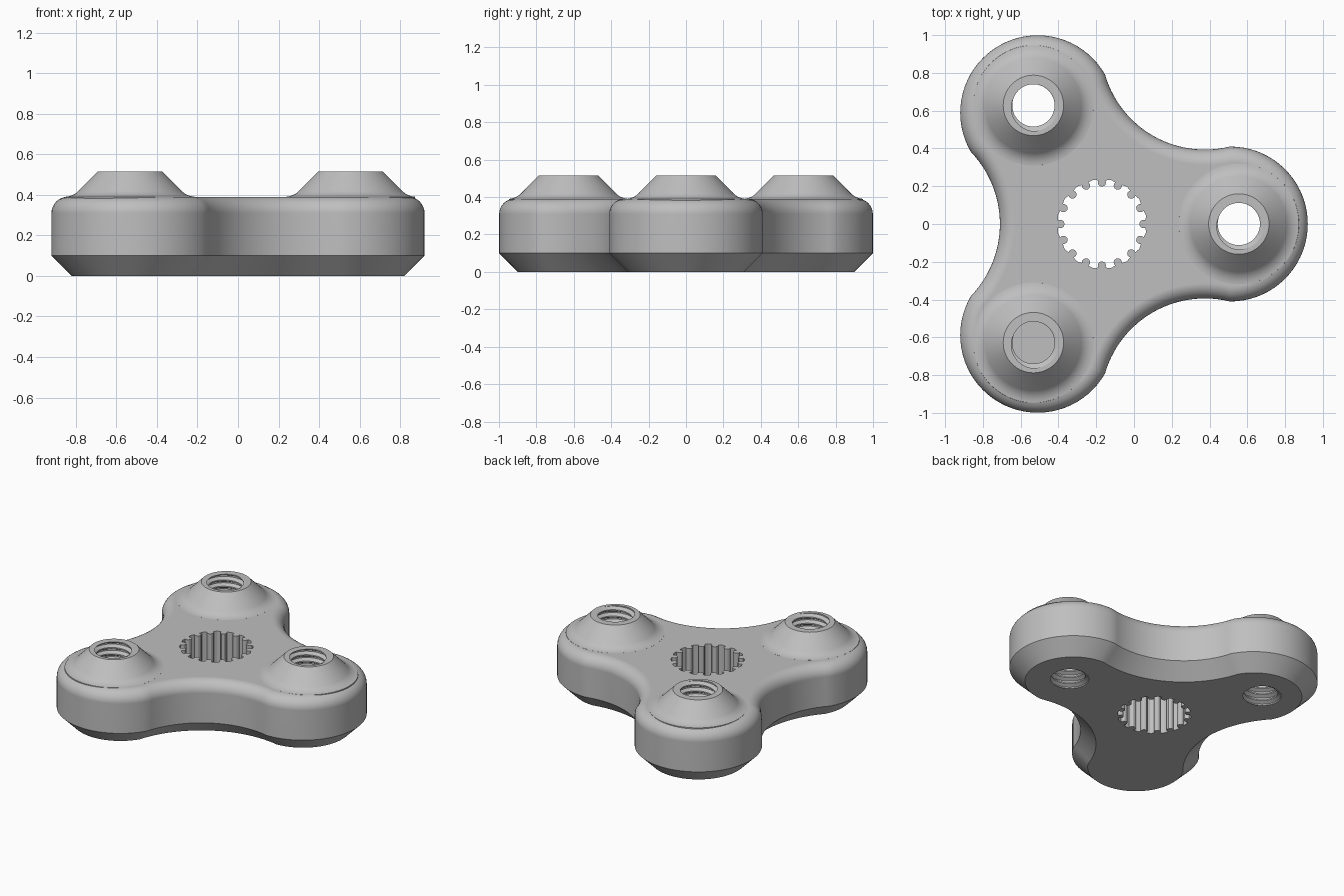
import bpy
import bmesh
from math import sin, cos, pi, sqrt, atan2, radians
from mathutils import Vector, Matrix

if "Cube" in bpy.data.objects:
    bpy.data.objects.remove(bpy.data.objects["Cube"], do_unlink=True)

CENTRE = Vector((-0.17, 0, 0))
LOBE_DIST, LOBE_R = 0.68, 0.41
NOTCH_DIST, NOTCH_R = 1.09, 0.55
BOSS_DIST = 0.725
TOP, BOSS_TOP = 0.39, 0.515

grey = bpy.data.materials.new("light grey")
grey.use_nodes = True
grey.diffuse_color = (0.52, 0.52, 0.52, 1)
grey.node_tree.nodes["Principled BSDF"].inputs["Base Color"].default_value = (0.52, 0.52, 0.52, 1)


def loft(name, rings, location):
    """Closed solid through a stack of rings with equal point counts."""
    bm = bmesh.new()
    rows = [[bm.verts.new(p) for p in ring] for ring in rings]
    n = len(rows[0])
    for a, b in zip(rows, rows[1:]):
        for i in range(n):
            j = (i + 1) % n
            bm.faces.new((a[i], a[j], b[j], b[i]))
    bm.faces.new(rows[0][::-1])
    bm.faces.new(rows[-1])
    return finish(name, bm, location)


def finish(name, bm, location):
    bmesh.ops.recalc_face_normals(bm, faces=bm.faces)
    mesh = bpy.data.meshes.new(name)
    bm.to_mesh(mesh)
    bm.free()
    mesh.materials.append(grey)
    obj = bpy.data.objects.new(name, mesh)
    obj.location = location
    bpy.context.collection.objects.link(obj)
    return obj


def circle(radius, z, n=64):
    return [(radius * cos(2 * pi * i / n), radius * sin(2 * pi * i / n), z) for i in range(n)]


def arc(centre, radius, start, end, n):
    return [centre + radius * Vector((cos(start + (end - start) * i / n),
                                      sin(start + (end - start) * i / n))) for i in range(n)]


def outline(inset, z):
    """Three round lobes joined by three concave arcs."""
    r, big = LOBE_R - inset, NOTCH_R + inset
    lobe = Vector((LOBE_DIST, 0))
    notch = NOTCH_DIST * Vector((cos(pi / 3), sin(pi / 3)))
    gap = notch - lobe
    d = gap.length
    u = gap / d
    a = (r * r - big * big + d * d) / (2 * d)
    kink = lobe + a * u + sqrt(r * r - a * a) * Vector((u.y, -u.x))
    phi = atan2(kink.y, kink.x - lobe.x)
    start = atan2(kink.y - notch.y, kink.x - notch.x) % (2 * pi)
    end = 2 * (pi + pi / 3) - start
    third = arc(lobe, r, -phi, phi, 36) + arc(notch, big, start, end, 28)
    points = []
    for k in range(3):
        turn = Matrix.Rotation(k * 2 * pi / 3, 2)
        points += [(*(turn @ p), z) for p in third]
    return points


def spline_ring(z, teeth=16):
    """Hole outline with rounded ribs pointing inwards."""
    points = []
    for k in range(teeth):
        turn = Matrix.Rotation(2 * pi * k / teeth, 2)
        for i in range(9):
            t = radians(-120 + 30 * i)
            points.append((*(turn @ Vector((0.22 - 0.022 * cos(t), 0.022 * sin(t)))), z))
        half = pi / teeth
        points.append((0.238 * cos(2 * half * k + half), 0.238 * sin(2 * half * k + half), z))
    return points


def thread_cutter(name, location, pitch=0.045, turns=15, n=48):
    """Threaded bore: rows climb one pitch per turn and join at the seam."""
    profile = [(0.0, 0.112), (0.2, 0.112), (0.5, 0.136), (0.7, 0.136)]
    m = len(profile)
    bm = bmesh.new()
    rows = []
    for k in range(turns * m):
        frac, r = profile[k % m]
        z = (k // m + frac - 2) * pitch
        rows.append([bm.verts.new((r * cos(2 * pi * i / n), r * sin(2 * pi * i / n),
                                   z + pitch * i / n)) for i in range(n)])
    last = len(rows) - m

    def at(k, i):
        return rows[k][i] if i < n else rows[k + m][0]
    for k in range(last - 1):
        for i in range(n):
            bm.faces.new((at(k, i), at(k, i + 1), at(k + 1, i + 1), at(k + 1, i)))
    # Drop unused rows, then close both ends with a fan
    bmesh.ops.delete(bm, geom=[v for v in bm.verts if not v.link_faces], context='VERTS')
    rim = [e for e in bm.edges if e.is_boundary]
    for z, low in ((-0.15, True), (0.65, False)):
        tip = bm.verts.new((0, 0, z))
        for e in rim:
            if (e.verts[0].co.z < 0.25) == low:
                bm.faces.new((e.verts[0], e.verts[1], tip))
    return finish(name, bm, location)


def combine(target, tool, operation):
    tool.hide_render = True
    mod = target.modifiers.new(operation.lower(), 'BOOLEAN')
    mod.operation = operation
    mod.solver = 'EXACT'
    mod.object = tool
    bpy.context.view_layer.objects.active = target
    bpy.ops.object.modifier_apply(modifier=mod.name)
    bpy.data.objects.remove(tool, do_unlink=True)


# Body: chamfered below, straight side, rounded upper edge
rings = [outline(0.1, 0), outline(0, 0.1)]
for i in range(9):
    t = pi / 2 * i / 8
    rings.append(outline(0.08 * (1 - cos(t)), TOP - 0.08 + 0.08 * sin(t)))
body = loft("three_lobed_body", rings, CENTRE)

# Bosses: cones flaring into the top face
spots = [CENTRE + Matrix.Rotation(k * 2 * pi / 3, 3, 'Z') @ Vector((BOSS_DIST, 0, 0)) for k in range(3)]
for spot in spots:
    flare = [(0.325, 0.3)]
    for i in range(7):
        t = radians(4 + 41 * i / 6)
        flare.append((0.325 - 0.1 * sin(t), TOP + 0.1 * (1 - cos(t))))
    flare.append((0.16, BOSS_TOP))
    combine(body, loft("boss", [circle(r, z) for r, z in flare], spot), 'UNION')

# Threaded bores and splined centre hole
for spot in spots:
    combine(body, thread_cutter("thread_cutter", spot), 'DIFFERENCE')
combine(body, loft("spline_cutter", [spline_ring(-0.1), spline_ring(0.6)], CENTRE), 'DIFFERENCE')

# Smooth shading with crisp edges
bpy.ops.object.select_all(action='DESELECT')
body.select_set(True)
bpy.context.view_layer.objects.active = body
bpy.ops.object.shade_smooth_by_angle(angle=radians(30))
weighted = body.modifiers.new("weighted normals", 'WEIGHTED_NORMAL')
weighted.keep_sharp = True
